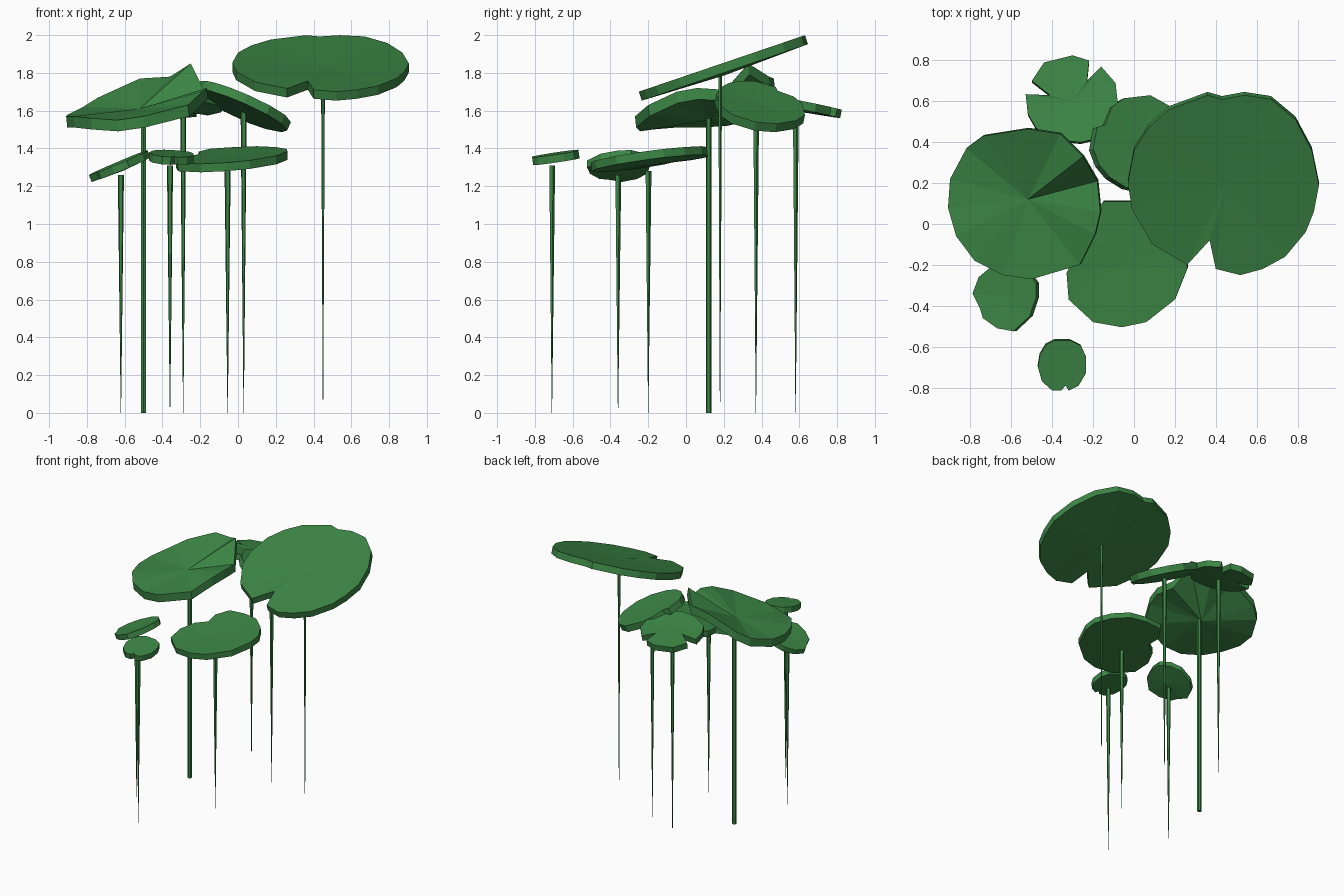
import bpy, bmesh, math
from mathutils import Vector

green = bpy.data.materials.new("leaf green")
green.diffuse_color = (0.045, 0.24, 0.06, 1)


def finish(bm, name):
    bmesh.ops.recalc_face_normals(bm, faces=bm.faces)
    me = bpy.data.meshes.new(name)
    bm.to_mesh(me)
    bm.free()
    me.materials.append(green)
    bpy.context.collection.objects.link(bpy.data.objects.new(name, me))


def leaf(name, hub, slope, thick, outline, dish=0.0, lifts=None):
    """Faceted pad: a fan around the hub, tilted by slope, with thickness."""
    hub = Vector(hub)
    normal = Vector((-slope[0], -slope[1], 1)).normalized()
    drop = normal * thick
    bm = bmesh.new()
    pts = []
    for i, (x, y) in enumerate(outline):
        z = hub.z + slope[0] * (x - hub.x) + slope[1] * (y - hub.y)
        pts.append(Vector((x, y, lifts[i] if lifts else z)))
    top = [bm.verts.new(p) for p in pts]
    low = [bm.verts.new(p - drop) for p in pts]
    centre = hub - Vector((0, 0, dish))
    ct, cl = bm.verts.new(centre), bm.verts.new(centre - drop)
    n = len(pts)
    for i in range(n):
        j = (i + 1) % n
        bm.faces.new((ct, top[i], top[j]))
        bm.faces.new((cl, low[j], low[i]))
        bm.faces.new((top[i], low[i], low[j], top[j]))
    finish(bm, name)


def stem(name, x, y, height, r_top, r_low=0.001, sides=5):
    bm = bmesh.new()
    bmesh.ops.create_cone(bm, cap_ends=True, segments=sides, radius1=r_low,
                          radius2=r_top, depth=height)
    bmesh.ops.translate(bm, verts=bm.verts, vec=(x, y, height / 2))
    finish(bm, name)


# Tall right leaf
leaf("large_leaf", (0.45, 0.19, 1.85), (0, 0.34), 0.05,
     [(.54, .63), (.67, .61), (.79, .51), (.87, .36), (.905, .19), (.88, .06),
      (.84, -.04), (.74, -.16), (.63, -.22), (.52, -.25), (.4, -.22),
      (.37, -.08), (.26, -.20), (.09, -.10), (-.01, .07), (-.03, .2),
      (.0, .36), (.07, .47), (.17, .56), (.36, .63), (.43, .61)], 0.015)

# Pleated left leaf, with its own rim heights
leaf("pleated_leaf", (-0.52, 0.12, 1.61), (0.1, 0.1), 0.06,
     [(-.52, .465), (-.74, .43), (-.82, .37), (-.9, .22), (-.91, .08),
      (-.87, -.06), (-.78, -.18), (-.64, -.25), (-.5, -.27), (-.265, -.2),
      (-.19, -.05), (-.165, .06), (-.18, .21), (-.25, .33), (-.36, .44)],
     0, [1.77, 1.67, 1.62, 1.58, 1.57, 1.57, 1.56, 1.55, 1.57, 1.63,
         1.70, 1.72, 1.71, 1.85, 1.78])

# Front middle leaf
leaf("front_leaf", (-0.05, -0.2, 1.365), (0.07, 0.13), 0.045,
     [(-.33, -.24), (-.32, -.37), (-.2, -.48), (-.06, -.505), (.06, -.48),
      (.2, -.37), (.26, -.22), (.26, -.12), (.2, -.01), (.1, .08),
      (-.02, .11), (-.15, .11), (-.21, .02), (-.2, -.08), (-.28, -.13)], 0.01)

# Two small leaves at the front left
leaf("small_tilted_leaf", (-0.62, -0.36, 1.33), (0.42, 0.04), 0.04,
     [(-.79, -.34), (-.76, -.26), (-.7, -.21), (-.6, -.19), (-.53, -.22),
      (-.48, -.29), (-.48, -.36), (-.51, -.45), (-.59, -.525),
      (-.67, -.51), (-.74, -.46), (-.755, -.41)], 0.01)
leaf("small_front_leaf", (-0.355, -0.7, 1.372), (-0.05, 0.15), 0.042,
     [(-.31, -.57), (-.26, -.595), (-.235, -.65), (-.235, -.73), (-.27, -.79),
      (-.32, -.815), (-.335, -.79), (-.355, -.815), (-.4, -.815),
      (-.45, -.77), (-.47, -.7), (-.46, -.64), (-.43, -.59), (-.39, -.57)])

# Two leaves at the back
leaf("back_leaf", (-0.3, 0.6, 1.65), (0.02, -0.2), 0.045,
     [(-.3, .825), (-.22, .8), (-.23, .7), (-.16, .77), (-.09, .69),
      (-.08, .6), (-.11, .5), (-.18, .42), (-.26, .4), (-.36, .41),
      (-.48, .47), (-.52, .54), (-.53, .635), (-.41, .63), (-.5, .7),
      (-.44, .79)], 0.01)
leaf("back_middle_leaf", (0.03, 0.38, 1.65), (-0.45, -0.2), 0.05,
     [(-.2, .37), (-.18, .475), (-.14, .485), (-.11, .57), (-.05, .615),
      (.08, .63), (.17, .58), (.25, .48), (.28, .37), (.25, .25),
      (.17, .18), (.05, .16), (-.04, .18), (-.12, .23), (-.17, .29)], 0.01)

# Stems: one even post, the rest tapering to a point at the ground
stem("pleated_leaf_stem", -0.5, 0.12, 1.57, 0.015, 0.015, 6)
for name, x, y, h, r in (("large_leaf", .45, .18, 1.81, .011),
                         ("front_leaf", -.055, -.2, 1.28, .017),
                         ("small_tilted_leaf", -.62, -.36, 1.26, .017),
                         ("small_front_leaf", -.36, -.71, 1.31, .017),
                         ("back_leaf", -.29, .58, 1.6, .017),
                         ("back_middle_leaf", .03, .37, 1.6, .017)):
    stem(name + "_stem", x, y, h, r)
